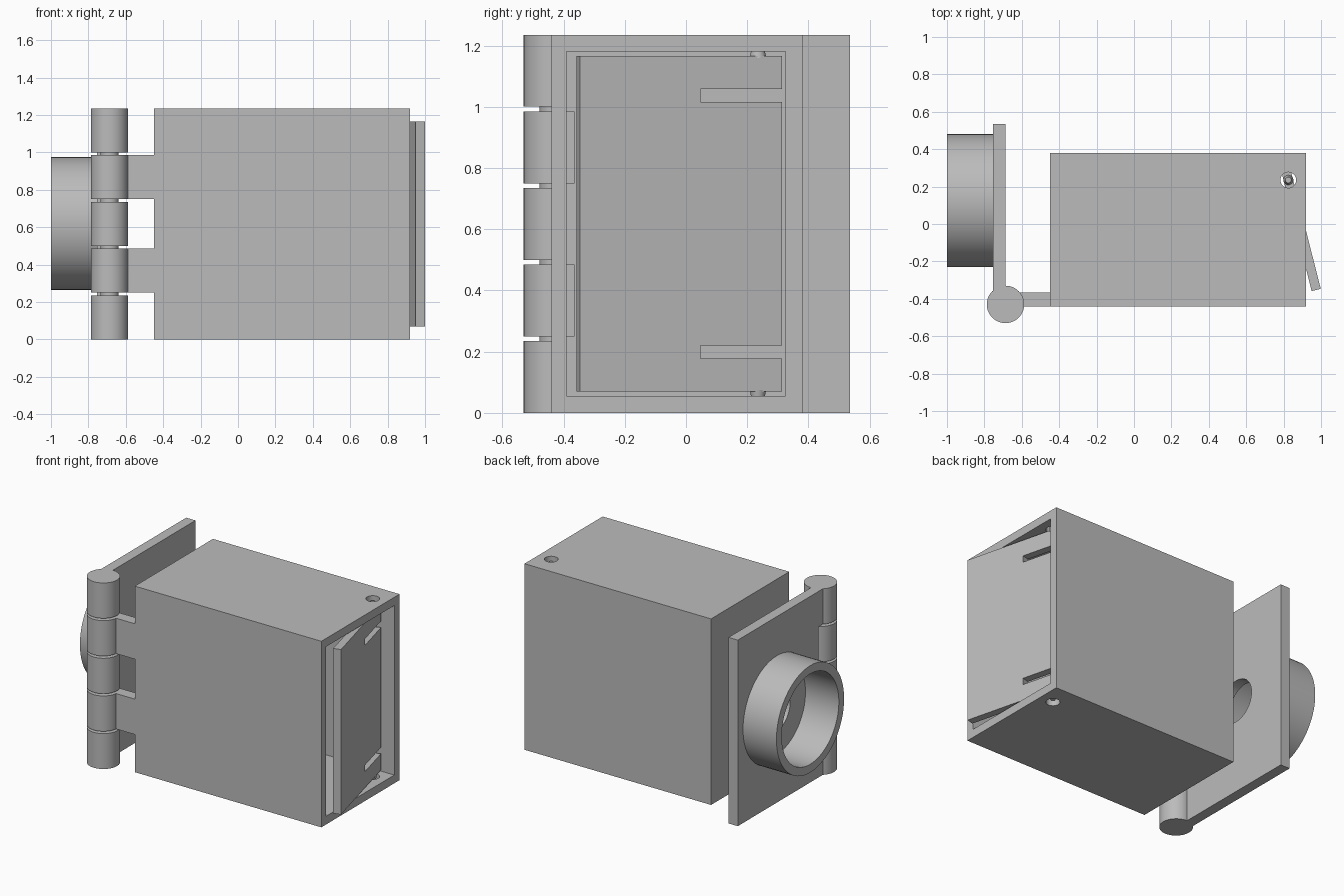
import bpy
from math import radians, atan2
from mathutils import Matrix, Vector

cube = bpy.data.objects.get("Cube")
if cube:
    bpy.data.objects.remove(cube, do_unlink=True)

grey = bpy.data.materials.new("plain_grey")
grey.use_nodes = True
colour = (0.5, 0.5, 0.5, 1)
grey.diffuse_color = colour
grey.node_tree.nodes["Principled BSDF"].inputs["Base Color"].default_value = colour


def finish(name):
    ob = bpy.context.object
    ob.name = name
    ob.data.materials.append(grey)
    return ob


def block(name, x, y, z):
    """Box between the given limits on each axis."""
    bpy.ops.mesh.primitive_cube_add(size=1)
    ob = finish(name)
    limits = (x, y, z)
    size = Matrix.Diagonal([b - a for a, b in limits] + [1])
    ob.data.transform(Matrix.Translation([(a + b) / 2 for a, b in limits]) @ size)
    return ob


def rod(name, x, y, z, r, r_top=None, sides=64):
    """Upright cylinder or cone between two heights."""
    bpy.ops.mesh.primitive_cone_add(vertices=sides, radius1=r, depth=z[1] - z[0],
                                    radius2=r if r_top is None else r_top)
    ob = finish(name)
    ob.data.transform(Matrix.Translation((x, y, sum(z) / 2)))
    return ob


def disc(name, x, y, z, r):
    """Cylinder lying along x."""
    ob = rod(name, 0, 0, x, r)
    ob.data.transform(Matrix.Translation((0, y, z)) @ Matrix.Rotation(radians(90), 4, "Y"))
    return ob


def boolean(ob, others, operation="DIFFERENCE"):
    for other in others:
        mod = ob.modifiers.new("cut", "BOOLEAN")
        mod.operation, mod.solver, mod.object = operation, "EXACT", other
    bpy.context.view_layer.update()
    graph = bpy.context.evaluated_depsgraph_get()
    mesh = bpy.data.meshes.new_from_object(ob.evaluated_get(graph))
    ob.modifiers.clear()
    ob.data = mesh
    for other in others:
        bpy.data.objects.remove(other, do_unlink=True)


def smooth(ob):
    bpy.ops.object.select_all(action="DESELECT")
    ob.select_set(True)
    bpy.context.view_layer.objects.active = ob
    bpy.ops.object.shade_smooth_by_angle(angle=radians(30))


H = 1.235                       # overall height
WALL = 0.055
PIVOT = Vector((0.825, 0.235))  # door axis
HINGE = (-0.687, -0.43)         # hinge axis
levels = [(i * 0.25, i * 0.25 + 0.235) for i in range(5)]

# Hollow case, open at one end, with pivot holes through roof and floor
case = block("case", (-0.45, 0.92), (-0.44, 0.38), (0, H))
boolean(case, [block("cavity", (-0.395, 1.1), (-0.39, 0.325), (WALL, H - WALL)),
               rod("pivot_hole", *PIVOT, (-0.1, H + 0.1), 0.042)])
smooth(case)

# Tilted door with two slots and pivot pins, modelled about its axis
door = block("door", (-0.025, 0.025), (-0.606, 0.074), (0.07, H - 0.07))
boolean(door, [block("slot", (-0.1, 0.1), (-0.2, 0.2), z)
               for z in ((0.177, 0.22), (H - 0.22, H - 0.177))])
pins = [rod("door_pin_lower", 0, 0, (0.02, 0.075), 0.016, 0.027, 32),
        rod("door_pin_upper", 0, 0, (H - 0.075, H - 0.02), 0.027, 0.016, 32)]
swing = Matrix.Translation((*PIVOT, 0)) @ Matrix.Rotation(atan2(0.075, 0.295), 4, "Z")
for ob in [door] + pins:
    ob.data.transform(swing)
for ob in pins:
    smooth(ob)

# Mounting plate, notched around the case knuckles, with a centre hole
plate = block("mounting_plate", (-0.755, -0.687), (-0.43, 0.535), (0, H))
cuts = [block("notch", (-1, 0), (-1, -0.31), (a - 0.015, b + 0.015))
        for a, b in levels[1::2]]
boolean(plate, cuts + [disc("centre_hole", (-0.9, -0.6), 0.125, H / 2, 0.14)])
smooth(plate)

# Round socket on the outside of the plate
socket = disc("socket_ring", (-1, -0.755), 0.125, 0.62, 0.355)
boolean(socket, [disc("socket_bore", (-1.1, -0.7), 0.125, 0.62, 0.3)])
smooth(socket)

# Alternating hinge knuckles; the odd ones carry arms to the case
for i, z in enumerate(levels):
    owner = "case" if i % 2 else "plate"
    knuckle = rod(f"{owner}_knuckle_{i + 1}", *HINGE, z, 0.1)
    if i % 2:
        boolean(knuckle, [block("arm", (HINGE[0], -0.37), (-0.44, -0.365), z)], "UNION")
    smooth(knuckle)

# Hinge pin through all knuckles
smooth(rod("hinge_pin", *HINGE, (0.002, H - 0.002), 0.048, sides=48))
